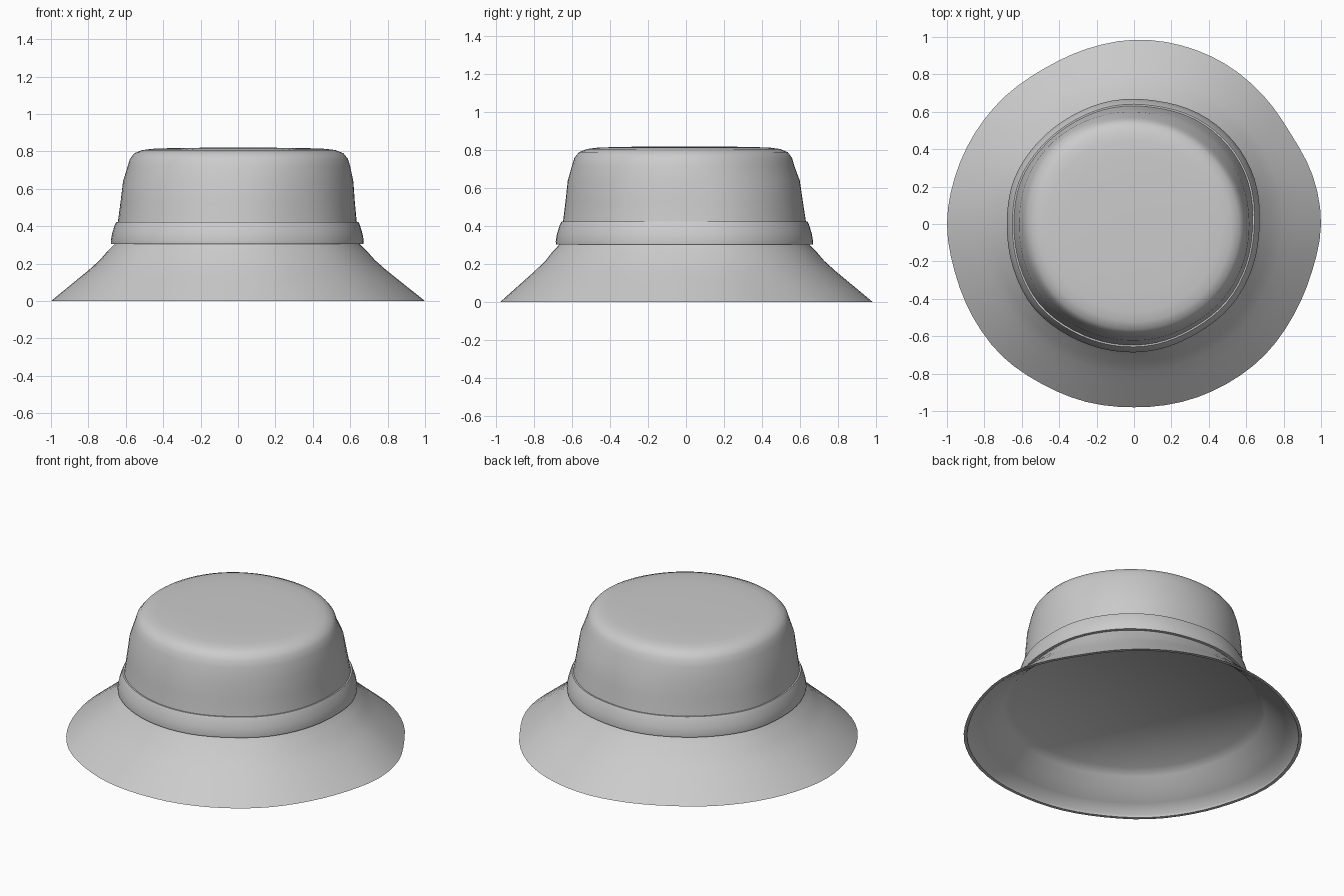
import bpy, bmesh, math

cube = bpy.data.objects.get("Cube")
if cube:
    bpy.data.objects.remove(cube)

SEGMENTS = 72

# Slightly uneven hand-cut outlines: radii at even steps, anticlockwise from +x
BRIM = [1.0, .99, .967, .975, .985, .988, .985, .97, .96, .97, .98, .99,
        1.0, .992, .995, .998, .987, .985, .98, .985, .988, .99, .983, .985]
BAND = [.672, .688, .692, .685, .67, .67, .668, .675, .685,
        .68, .688, .7, .692, .688, .684, .675, .68, .675]
SHOULDER = [.6, .575, .57, .6, .59, .605, .6, .605]


def outline(table, t):
    """Smooth periodic radius at turn fraction t (Catmull-Rom)."""
    n = len(table)
    i = math.floor(t * n)
    f = t * n - i
    a, b, c, d = (table[(i + k) % n] for k in (-1, 0, 1, 2))
    return b + f / 2 * (c - a + f * (2*a - 5*b + 4*c - d + f * (3*b - 3*c + d - a)))


felt = bpy.data.materials.new("light grey felt")
felt.use_nodes = True
grey = (.6, .6, .6, 1)
felt.diffuse_color = grey
felt.node_tree.nodes["Principled BSDF"].inputs["Base Color"].default_value = grey


def loft(name, profile, other, cap_end=False, closed=False):
    """Skin rings of (scale, height, blend), blending from BAND to the other outline."""
    bm = bmesh.new()
    rings = []
    for scale, z, blend in profile:
        ring = []
        for s in range(SEGMENTS):
            t = s / SEGMENTS
            ang = math.tau * t
            r = scale * ((1 - blend) * outline(BAND, t) + blend * outline(other, t))
            ring.append(bm.verts.new((r * math.cos(ang), r * math.sin(ang), z)))
        rings.append(ring)
    pairs = list(zip(rings, rings[1:]))
    if closed:
        pairs.append((rings[-1], rings[0]))
    for low, high in pairs:
        for s in range(SEGMENTS):
            e = (s + 1) % SEGMENTS
            bm.faces.new((low[s], low[e], high[e], high[s]))
    if cap_end:
        bm.faces.new(rings[-1])
    bmesh.ops.recalc_face_normals(bm, faces=bm.faces)
    mesh = bpy.data.meshes.new(name)
    bm.to_mesh(mesh)
    bm.free()
    mesh.materials.append(felt)
    obj = bpy.data.objects.new(name, mesh)
    bpy.context.collection.objects.link(obj)
    bpy.ops.object.select_all(action='DESELECT')
    obj.select_set(True)
    bpy.context.view_layer.objects.active = obj
    bpy.ops.object.shade_smooth_by_angle(angle=math.radians(55))


# Crown: tapering wall, rounded shoulder and nearly flat top
loft("crown", [(.965, .32, 0), (.945, .42, 0), (.955, .53, .25), (.975, .64, .55),
               (1, .72, 1), (.98, .76, 1), (.94, .79, 1), (.87, .807, 1),
               (.78, .814, 1), (.6, .818, 1), (.3, .82, 1), (.05, .82, 1)],
     SHOULDER, cap_end=True)

# Band: flared, slightly rounded strip around the foot of the crown
loft("hat_band", [(.95, .305, 0), (.998, .305, 0), (1, .32, 0), (.99, .36, 0),
                  (.97, .405, 0), (.957, .424, 0), (.92, .424, 0)],
     BRIM, closed=True)

# Brim: sloping skirt, thin rim, sloping lining and a flat inner ceiling
loft("brim", [(.95, .33, 0), (.97, .305, 0), (1, .265, .06), (1, .22, .18),
              (1, .165, .37), (1, .11, .58), (1, .055, .79), (1, 0, 1),
              (.98, 0, 1), (.977, .015, 1), (.98, .055, .75), (.98, .105, .54),
              (.98, .16, .33), (.98, .2, .2)],
     BRIM, cap_end=True)
